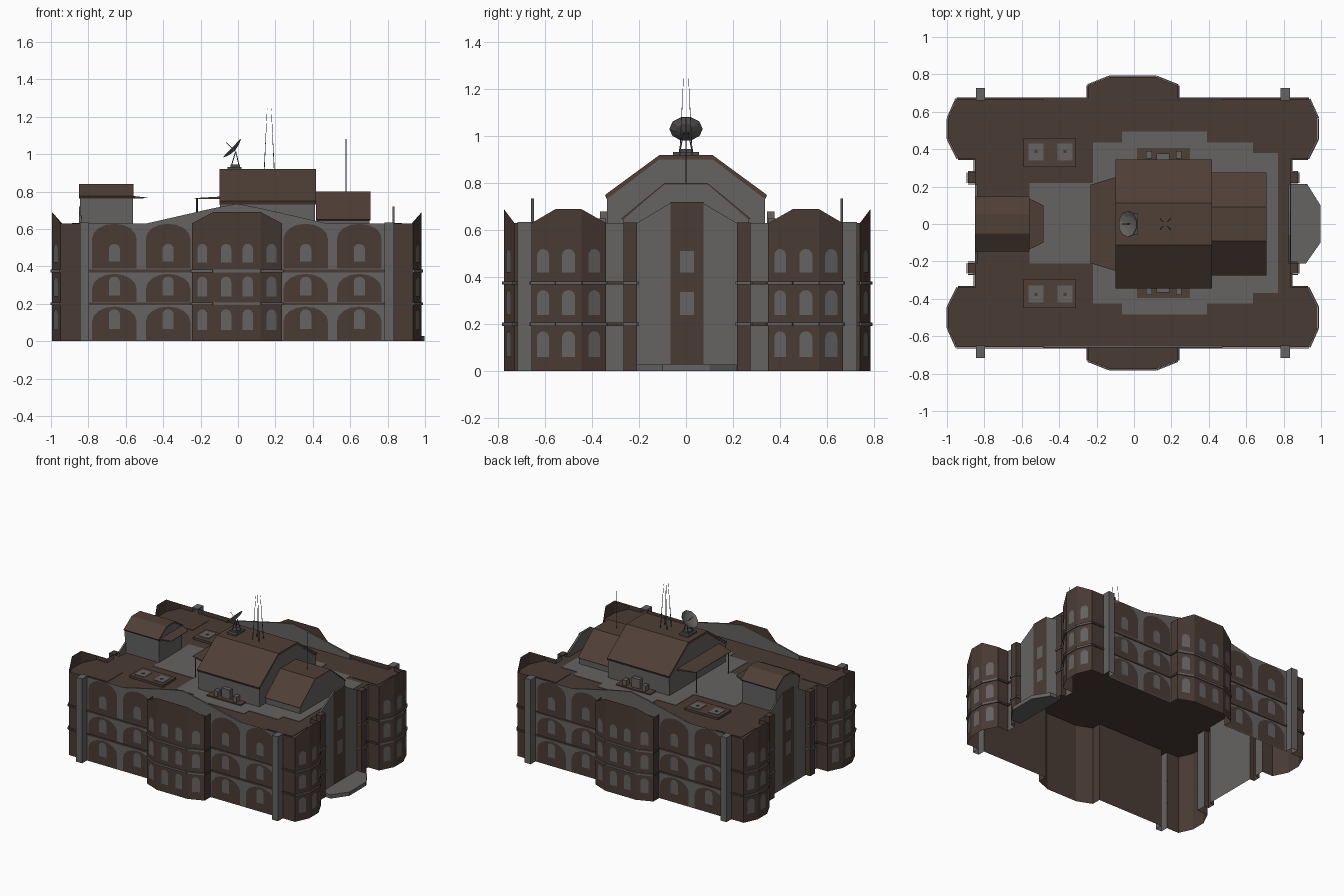
import bpy, bmesh, math
from mathutils import Vector

if "Cube" in bpy.data.objects:
    bpy.data.objects.remove(bpy.data.objects["Cube"])

def material(name, rgb):
    m = bpy.data.materials.new(name)
    m.diffuse_color = (*rgb, 1)
    m.use_nodes = True
    m.node_tree.nodes["Principled BSDF"].inputs["Base Color"].default_value = m.diffuse_color
    return m

BRICK = material("brown brick", (.068, .044, .035))
STONE = material("grey stone", (.130, .125, .122))
ROOF = material("brown roof", (.078, .050, .037))
METAL = material("dark metal", (.070, .076, .074))
CX, CY = -.006, .005          # slight offset of the walls from the origin
DECK = .598                   # roof deck height
BASE = DECK + .001            # underside of things standing on the deck


def make(name, verts, faces, *mats):
    me = bpy.data.meshes.new(name)
    me.from_pydata([tuple(v) for v in verts], [], faces)
    for m in mats:
        me.materials.append(m)
    ob = bpy.data.objects.new(name, me)
    bpy.context.collection.objects.link(ob)
    return ob


def prism(name, pts, mat, to3d, a, b):
    """Closed prism: 2D outline swept from a to b."""
    n = len(pts)
    verts = [to3d(p, a) for p in pts] + [to3d(p, b) for p in pts]
    faces = [(i, (i + 1) % n, (i + 1) % n + n, i + n) for i in range(n)]
    faces += [tuple(range(n))[::-1], tuple(range(n, 2 * n))]
    ob = make(name, verts, faces, mat)
    bm = bmesh.new()
    bm.from_mesh(ob.data)
    bmesh.ops.recalc_face_normals(bm, faces=bm.faces)
    bm.to_mesh(ob.data)
    bm.free()
    return ob


def slab(name, pts, z0, z1, mat):
    return prism(name, pts, mat, lambda p, t: (p[0], p[1], t), z0, z1)


def sweep_x(name, pts, x0, x1, mat):
    return prism(name, pts, mat, lambda p, t: (t, p[0], p[1]), x0, x1)


def box(name, x0, x1, y0, y1, z0, z1, mat):
    return slab(name, [(x0, y0), (x1, y0), (x1, y1), (x0, y1)], z0, z1, mat)


def rod(name, p, q, r, mat, tip=None):
    p, q = Vector(p), Vector(q)
    bpy.ops.mesh.primitive_cone_add(vertices=4, radius1=r, radius2=r if tip is None else tip,
                                    depth=(q - p).length, location=(p + q) / 2)
    ob = bpy.context.object
    ob.name = name
    ob.rotation_euler = (q - p).to_track_quat('Z', 'Y').to_euler()
    ob.data.materials.append(mat)


# Outer walls: one quarter of the plan with wall-top heights, mirrored all round
quarter = [(.845, .06, .72), (.845, .213, .63), (.882, .213, .63), (.882, .27, .63), (.845, .27, .63),
           (.845, .345, .63), (.935, .345, .63), (.988, .45, .69), (.988, .56, .69), (.942, .663, .63),
           (.84, .663, .63), (.84, .722, .63), (.79, .722, .63), (.79, .663, .63),
           (.24, .663, .63), (.24, .735, .63), (.127, .780, .69)]
half = quarter + [(-x, y, z) for x, y, z in reversed(quarter)]
plan = half + [(x, -y, z) for x, y, z in reversed(half)]
plan = [(x + CX, y + CY, z) for x, y, z in plan]
N = len(plan)
walls = make("outer_walls", [(x, y, 0) for x, y, z in plan] + plan,
             [(i, (i + 1) % N, (i + 1) % N + N, i + N) for i in range(N)], BRICK, STONE)
for f in walls.data.polygons:     # end walls between the towers and corner pilasters are stone
    x, y = abs(f.center.x - CX), abs(f.center.y - CY)
    if (y < .32 and .8 < x < .86 and abs(f.normal.x) > .9) or (y > .67 and x > .7):
        f.material_index = 1
make("roof_deck", [(x, y, DECK) for x, y, z in plan], [tuple(range(N))], BRICK)


# Facade plates, gathered by part and set out along each wall segment
plates = {}

def plate(kind, mat, a, b, pts, off):
    a, b = Vector(a[:2]), Vector(b[:2])
    d = (b - a).normalized()
    n = Vector((d.y, -d.x))
    mid = (a + b) / 2
    vs, fs, _ = plates.setdefault(kind, ([], [], mat))
    fs.append(tuple(range(len(vs), len(vs) + len(pts))))
    for u, z in pts:
        p = mid + d * u + n * off
        vs.append((p.x, p.y, z))


def arch(u, w, z0, z1, rise):
    arc = [(u + w * math.cos(t * math.pi / 8), z1 - rise + rise * math.sin(t * math.pi / 8)) for t in range(9)]
    return [(u - w, z0), (u + w, z0)] + arc


def rect(u, w, z0, z1):
    return [(u - w, z0), (u + w, z0), (u + w, z1), (u - w, z1)]


ROWS = [(.06, .17), (.24, .345), (.42, .52)]
PANELS = [(.005, .185), (.21, .36), (.388, .628)]
BANDS = [.193, .368]
for i in range(N):
    a, b = plan[i], plan[(i + 1) % N]
    va, vb = Vector(a[:2]), Vector(b[:2])
    mx, my = (va + vb) / 2 - Vector((CX, CY))
    L = (vb - va).length
    tower = abs(mx) > .95
    bay = abs(mx) < .2 and abs(my) > .7
    pier = .2 < abs(my) < .28
    if tower or bay:                                   # arched windows
        for z0, z1 in ROWS:
            for u in ((-.058, .058) if bay and L > .2 else (0,)):
                plate("bay_and_tower_windows", STONE, a, b, arch(u, .028, z0, z1, .028), .004)
    elif L > .4:                                       # long facades
        s = 1 if (mx > 0) == (my < 0) else -1          # direction from the bay outwards
        plate("facade_stone", STONE, a, b, rect(0, .275, 0, .63), .002)
        for c in (.368, .655):
            u = s * (c - .515)
            for (p0, p1), (z0, z1) in zip(PANELS, ROWS):
                plate("facade_arch_panels", BRICK, a, b, arch(u, .119, p0, p1, .08), .004)
                plate("facade_windows", STONE, a, b, arch(u, .03, z0 + .005, z1, .028), .006)
    elif abs(mx) > .8 and abs(my) < .02:               # end wall centre strip
        plate("end_wall_strip", BRICK, a, b, rect(0, .07, .03, .72), .003)
        for z0, z1 in ROWS[1:]:
            plate("end_wall_windows", STONE, a, b, rect(0, .03, z0, z1 - .008), .006)
    if (abs(mx) > .8 and abs(my) < .2) or (abs(mx) > .7 and abs(my) > .67):
        continue
    n = Vector(((vb - va).y, -(vb - va).x)).normalized()
    for z in BANDS:                                    # string courses
        slab("string_course", [va + n * .001, vb + n * .001, vb + n * .008, va + n * .008],
             z, z + .014, STONE if tower or bay or pier else BRICK)
for kind, (vs, fs, mat) in plates.items():
    make(kind, vs, fs, mat)

for sy in (-1, 1):
    # Low gable behind each bay
    y = CY + sy * .664
    gable = [(-.48, BASE), (.48, BASE), (.48, .63), (.13, .71), (0, .735), (-.13, .71), (-.48, .63)]
    prism("facade_gable", gable, STONE, lambda p, t: (p[0] + CX, t, p[1]), y, y - sy * .012)
    # Thickness of the end wall gables
    sweep_x("end_gable", [(-.21, BASE), (.21, BASE), (.21, .63), (.06, .72), (-.06, .72), (-.21, .63)],
            CX + sy * .844, CX + sy * .832, STONE)
    for sx in (-1, 1):
        # Caps of the pilasters and piers, tower hatches
        def mbox(name, x0, x1, y0, y1, z0, z1, mat):
            xs = sorted((CX + sx * x0, CX + sx * x1))
            ys = sorted((CY + sy * y0, CY + sy * y1))
            box(name, *xs, *ys, z0, z1, mat)
        mbox("pilaster_cap", .79, .84, .655, .722, .625, .635, STONE)
        mbox("pier_cap", .84, .882, .213, .27, .625, .632, BRICK)
        mbox("tower_roof_hatch", .665, .875, .415, .60, BASE, DECK + .004, BRICK)

    # Skylights
    def ybox(name, x0, x1, y0, y1, z0, z1, mat):
        box(name, x0, x1, *sorted((CY + sy * y0, CY + sy * y1)), z0, z1, mat)
    ybox("skylight_frame", -.59, -.31, .30, .455, BASE, .616, ROOF)
    for x in (-.525, -.37):
        ybox("skylight_pane", x - .04, x + .04, .335, .425, .616, .620, STONE)
        ybox("skylight_vent", x - .008, x + .008, .375, .391, .620, .624, BRICK)
    # Roof plant beside the main penthouse
    ybox("plant_base", .015, .30, .33, .40, BASE, .610, ROOF)
    ybox("plant_cabinet", .12, .19, .34, .372, BASE, .68, STONE)
    for x in (.065, .225):
        ybox("plant_unit", x, x + .03, .345, .385, BASE, .65, STONE)

# Grey paving on the deck: stepped bands
for x0, x1, w in ((-.56, -.22, .215), (-.22, -.065, .43), (-.065, .39, .49), (.39, .635, .43), (.635, .77, .375)):
    box("deck_paving", x0, x1, CY - w, CY + w, BASE, DECK + .004, STONE)


# Penthouses with three-plane roofs
def penthouse(name, x0, x1, ey, ez, ty, tz, t=.018, over=.004):
    outer = [(-ey, ez), (-ty, tz), (ty, tz), (ey, ez)]
    inner = [(-ey + .008, ez - t), (-ty, tz - t), (ty, tz - t), (ey - .008, ez - t)]
    body = [(-ey + .01, BASE)] + inner + [(ey - .01, BASE)]
    sweep_x(name + "_walls", body, x0 + .004, x1 - over, STONE)
    sweep_x(name + "_roof", outer + inner[::-1], x0, x1, ROOF)

penthouse("main_penthouse", -.10, .417, .345, .75, .113, .92)
penthouse("side_penthouse", .417, .708, .275, .65, .092, .80, .005)
penthouse("stair_house", -.85, -.558, .147, .775, .05, .84, .012)

# Entrance canopies, the larger one on posts
for nm, x0, x1, y0, y1, z in (("main", -.10, -.232, .25, .21, .765), ("stair", -.558, -.485, .135, .10, .768)):
    prism(nm + "_canopy", [(x0, z + .008), (x0, z - .006), (x1, z - .003), (x1, z)], ROOF,
          lambda p, t: (p[0], t * (y0 if p[0] == x0 else y1), p[1]), -1, 1)
    if nm == "main":
        for y in (-.19, .19):
            rod("canopy_post", (x1 + .012, y, BASE), (x1 + .012, y, z), .005, METAL)

# Ground-level entrance slab at the right end
slab("entrance_slab", [(.84, -.21), (.92, -.21), (.997, -.10), (.997, .10), (.925, .215), (.84, .215)], 0, .028, STONE)

# Satellite dish
box("dish_base", -.055, .02, -.055, .055, .918, .932, METAL)
box("dish_plinth", -.04, .01, -.03, .03, .932, .945, METAL)
for x in (-.035, .005):
    for y in (-.025, .025):
        rod("dish_leg", (x, y, .94), (-.012, y * .4, 1.015), .003, METAL)
C, ax = Vector((-.022, 0, 1.022)), Vector((-.72, 0, .69))
side, up = Vector((0, 1, 0)), Vector((.69, 0, .72))
dv = [C + ax * h + (side * math.cos(k * math.pi / 5) + up * math.sin(k * math.pi / 5)) * r
      for r, h in ((.07, .016), (.042, .004)) for k in range(10)] + [C - ax * .004]
df = [(k + 10, (k + 1) % 10 + 10, (k + 1) % 10, k) for k in range(10)]
df += [(20, (k + 1) % 10 + 10, k + 10) for k in range(10)]
dish = make("dish_bowl", dv, df, STONE)
sol = dish.modifiers.new("thickness", 'SOLIDIFY')
sol.thickness = .003
rod("dish_feed", C, C + ax * .058, .002, METAL)

# Antenna masts
for sx in (-1, 1):
    for sy in (-1, 1):
        rod("leaning_mast", (.167 + sx * .027, sy * .027, .91), (.167 + sx * .011, sy * .011, 1.245), .003, METAL, .001)
rod("side_antenna", (.578, 0, .79), (.578, 0, 1.08), .002, METAL)
